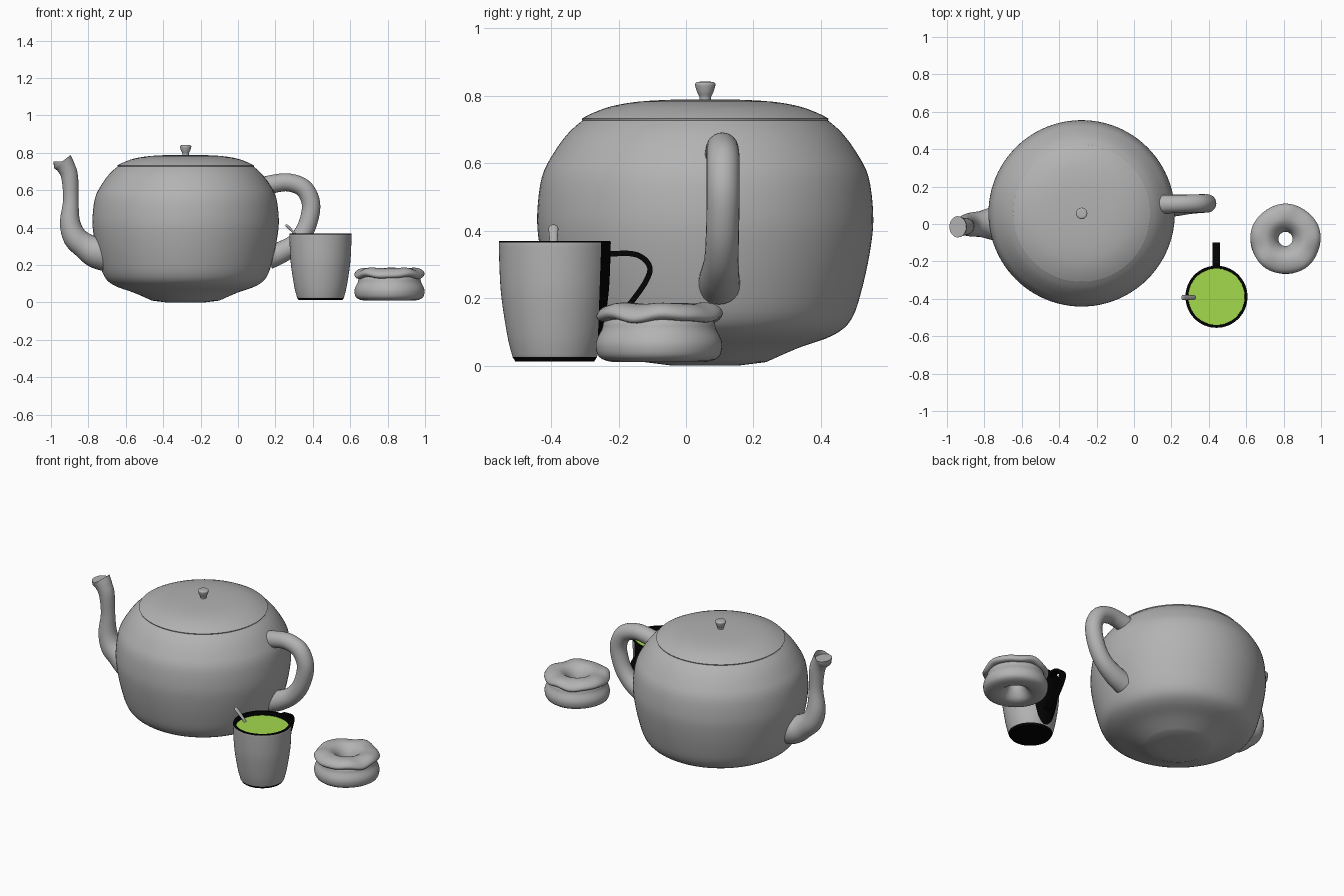
import bpy, bmesh, math
from mathutils import Vector

if "Cube" in bpy.data.objects:
    bpy.data.objects.remove(bpy.data.objects["Cube"])


def material(name, col):
    m = bpy.data.materials.new(name)
    m.diffuse_color = (*col, 1)
    m.use_nodes = True
    m.node_tree.nodes["Principled BSDF"].inputs["Base Color"].default_value = m.diffuse_color
    return m


GREY = material("light_grey", (0.45, 0.45, 0.45))
BLACK = material("black", (0.001, 0.001, 0.001))
GREEN = material("tea_green", (0.37, 0.70, 0.075))


def spline(pts, n, closed=False):
    """Catmull-Rom through points of any dimension."""
    pts = [Vector(p) for p in pts]
    k, out = len(pts), []
    for i in range(k if closed else k - 1):
        idx = [i - 1, i, i + 1, i + 2]
        idx = [j % k if closed else min(max(j, 0), k - 1) for j in idx]
        a, b, c, d = (pts[j] for j in idx)
        for s in range(n):
            t = s / n
            out.append(0.5 * (2 * b + (c - a) * t + (2 * a - 5 * b + 4 * c - d) * t * t
                              + (3 * b - a - 3 * c + d) * t ** 3))
    if not closed:
        out.append(pts[-1])
    return out


def finish(bm, name, mats, angle=40, loc=(0, 0, 0)):
    bmesh.ops.remove_doubles(bm, verts=bm.verts, dist=0.00005)
    bmesh.ops.recalc_face_normals(bm, faces=bm.faces)
    me = bpy.data.meshes.new(name)
    bm.to_mesh(me)
    bm.free()
    for m in mats:
        me.materials.append(m)
    me.shade_smooth()
    me.set_sharp_from_angle(angle=math.radians(angle))
    ob = bpy.data.objects.new(name, me)
    ob.location = loc
    bpy.context.collection.objects.link(ob)
    return ob


def skin(bm, rings, closed=False):
    """Quads between successive closed rings of vertices."""
    n = len(rings[0])
    for i in range(len(rings) if closed else len(rings) - 1):
        a, b = rings[i], rings[(i + 1) % len(rings)]
        for j in range(n):
            k = (j + 1) % n
            bm.faces.new((a[j], a[k], b[k], b[j]))


def lathe(prof, seg=64, closed=False, wobble=None):
    bm = bmesh.new()
    rings = []
    for r, z in prof:
        ring = []
        for j in range(seg):
            a = 2 * math.pi * j / seg
            rr, zz = wobble(r, z, a) if wobble else (r, z)
            ring.append(bm.verts.new((rr * math.cos(a), rr * math.sin(a), zz)))
        rings.append(ring)
    skin(bm, rings, closed)
    bmesh.ops.remove_doubles(bm, verts=bm.verts, dist=0.00005)
    return bm


def sweep(pts, side, section, n=6):
    """Sweep a 2D section along a planar path of (x, y, z, scale)."""
    bm = bmesh.new()
    path, side, rings = spline(pts, n), Vector(side), []
    for i, p in enumerate(path):
        t = (path[min(i + 1, len(path) - 1)] - path[max(i - 1, 0)]).to_3d().normalized()
        nrm = t.cross(side).normalized()
        c = p.to_3d()
        rings.append([bm.verts.new(c + (side * u + nrm * v) * p[3]) for u, v in section])
    skin(bm, rings)
    bm.faces.new(rings[0])
    end = bm.faces.new(rings[-1])
    return bm, end


ROUND = [(math.cos(k * math.pi / 12), math.sin(k * math.pi / 12)) for k in range(24)]

# Teapot body, lid and knob
POT = (-0.28, 0.057, 0)
body = [(0.18, 0.01), (0.276, 0.052), (0.38, 0.09), (0.435, 0.14), (0.468, 0.24), (0.492, 0.36),
        (0.498, 0.45), (0.484, 0.56), (0.448, 0.632), (0.405, 0.69), (0.362, 0.728)]
prof = [(0, 0.004), (0.1, 0.0)] + spline(body, 4) + [(0, 0.728)]
finish(lathe(prof, 96), "teapot_body", [GREY], 35, POT)
lid = [(0.366, 0.732), (0.33, 0.75), (0.276, 0.769), (0.2, 0.782), (0.1, 0.788), (0, 0.789)]
finish(lathe([(0, 0.727), (0.364, 0.727)] + spline(lid, 3), 96), "teapot_lid", [GREY], 35, POT)
knob = [(0.018, 0.78), (0.017, 0.795), (0.024, 0.81), (0.03, 0.83), (0.029, 0.837),
        (0.022, 0.841), (0, 0.841)]
finish(lathe(spline(knob, 3), 24), "lid_knob", [GREY], 40, POT)

# Spout with a flat, hollow mouth
bm, mouth = sweep([(-0.68, 0.005, 0.26, 0.1), (-0.76, 0.003, 0.272, 0.088), (-0.82, 0, 0.303, 0.07),
                   (-0.872, -0.003, 0.35, 0.064), (-0.898, -0.006, 0.43, 0.054),
                   (-0.894, -0.01, 0.55, 0.041), (-0.9, -0.013, 0.67, 0.045),
                   (-0.92, -0.015, 0.725, 0.049), (-0.942, -0.015, 0.756, 0.057)],
                  (0, 1, 0), ROUND)
for v in mouth.verts:
    v.co.z = 0.754
bmesh.ops.inset_region(bm, faces=[mouth], thickness=0.008)
mouth = bmesh.ops.extrude_face_region(bm, geom=[mouth])["geom"]
for v in [g for g in mouth if isinstance(g, bmesh.types.BMVert)]:
    v.co += Vector((0.026 - (v.co.x + 0.942) * 0.4, -(v.co.y + 0.015) * 0.4, -0.06))
finish(bm, "teapot_spout", [GREY], 50)

# Teapot handle
bm, _ = sweep([(0.12, 0.105, 0.615, 0.052), (0.19, 0.106, 0.634, 0.049), (0.268, 0.108, 0.642, 0.048),
               (0.345, 0.11, 0.615, 0.049), (0.384, 0.11, 0.555, 0.049), (0.389, 0.11, 0.486, 0.049),
               (0.36, 0.108, 0.39, 0.049), (0.305, 0.105, 0.315, 0.051), (0.23, 0.1, 0.268, 0.058),
               (0.16, 0.098, 0.24, 0.063)], (0, 1, 0), ROUND)
finish(bm, "teapot_handle", [GREY], 50)

# Mug: grey wall, black foot, rim, inside and back stripe
MUG = (0.441, -0.389, 0)
wall = [(0.125, 0.025), (0.138, 0.075), (0.151, 0.15), (0.16, 0.22), (0.164, 0.29), (0.166, 0.364)]
prof = ([(0, 0.012), (0.117, 0.012)] + spline(wall, 4)
        + [(0.165, 0.369), (0.152, 0.369), (0.15, 0.3), (0.137, 0.15), (0.112, 0.035), (0, 0.035)])
bm = lathe(prof, 64)
tilt = 0.035
bmesh.ops.bisect_plane(bm, geom=bm.verts[:] + bm.edges[:] + bm.faces[:], dist=0.00001,
                       plane_co=(0, 0.125, 0), plane_no=(0, 1, -tilt))
bmesh.ops.recalc_face_normals(bm, faces=bm.faces)
for f in bm.faces:
    c = f.calc_center_median()
    inside = f.normal.x * c.x + f.normal.y * c.y <= 0.0001
    back = c.y > 0.125 + tilt * c.z
    f.material_index = int(inside or back or c.z < 0.025 or c.z > 0.364)
finish(bm, "mug", [GREY, BLACK], 40, MUG)

# Mug handle: flat ribbon loop
bm, _ = sweep([(0.441, -0.24, 0.33, 1), (0.441, -0.167, 0.332, 1), (0.441, -0.128, 0.319, 1),
               (0.441, -0.107, 0.289, 1), (0.441, -0.117, 0.253, 1), (0.441, -0.146, 0.209, 1),
               (0.441, -0.18, 0.17, 1), (0.441, -0.25, 0.12, 1)], (1, 0, 0),
              [(-0.02, -0.008), (0.02, -0.008), (0.02, 0.008), (-0.02, 0.008)])
finish(bm, "mug_handle", [BLACK], 40)

# Tea surface
finish(lathe([(0, 0.336), (0.151, 0.336), (0.151, 0.345), (0, 0.345)], 64), "tea", [GREEN], 40, MUG)

# Spoon leaning over the rim
bm, _ = sweep([(0.254, -0.393, 0.416, 0.3), (0.262, -0.393, 0.409, 1), (0.29, -0.393, 0.382, 0.9),
               (0.325, -0.393, 0.343, 0.7), (0.355, -0.393, 0.28, 0.6), (0.40, -0.393, 0.15, 0.6)],
              (0, 1, 0), [(0.014 * u, 0.007 * v) for u, v in ROUND])
finish(bm, "spoon", [GREY], 50)

# Doughnut and wavy icing
DONUT = (0.81, -0.08, 0)
dough = [(0.168, 0.108), (0.182, 0.08), (0.186, 0.055), (0.176, 0.025), (0.14, 0.011), (0.09, 0.015),
         (0.06, 0.045), (0.042, 0.09), (0.05, 0.13), (0.09, 0.152), (0.14, 0.148), (0.162, 0.13)]
icing = [(0.038, 0.1), (0.054, 0.145), (0.09, 0.178), (0.13, 0.184), (0.168, 0.174), (0.187, 0.152),
         (0.181, 0.136), (0.16, 0.132), (0.13, 0.14), (0.08, 0.14), (0.055, 0.115)]


def dough_wobble(r, z, a):
    return r * (1 + 0.008 * math.sin(4 * a + 1)), z


def icing_wobble(r, z, a):
    w = max(0, (r - 0.1) / 0.087)
    wave = math.sin(5 * a + 0.5) + 0.5 * math.sin(8 * a + 2)
    return r * (1 + 0.009 * w * math.sin(5 * a)), z + 0.006 * w * wave


finish(lathe(spline(dough, 3, True), 64, True, dough_wobble), "doughnut", [GREY], 60, DONUT)
finish(lathe(spline(icing, 3, True), 64, True, icing_wobble), "icing", [GREY], 60, DONUT)
